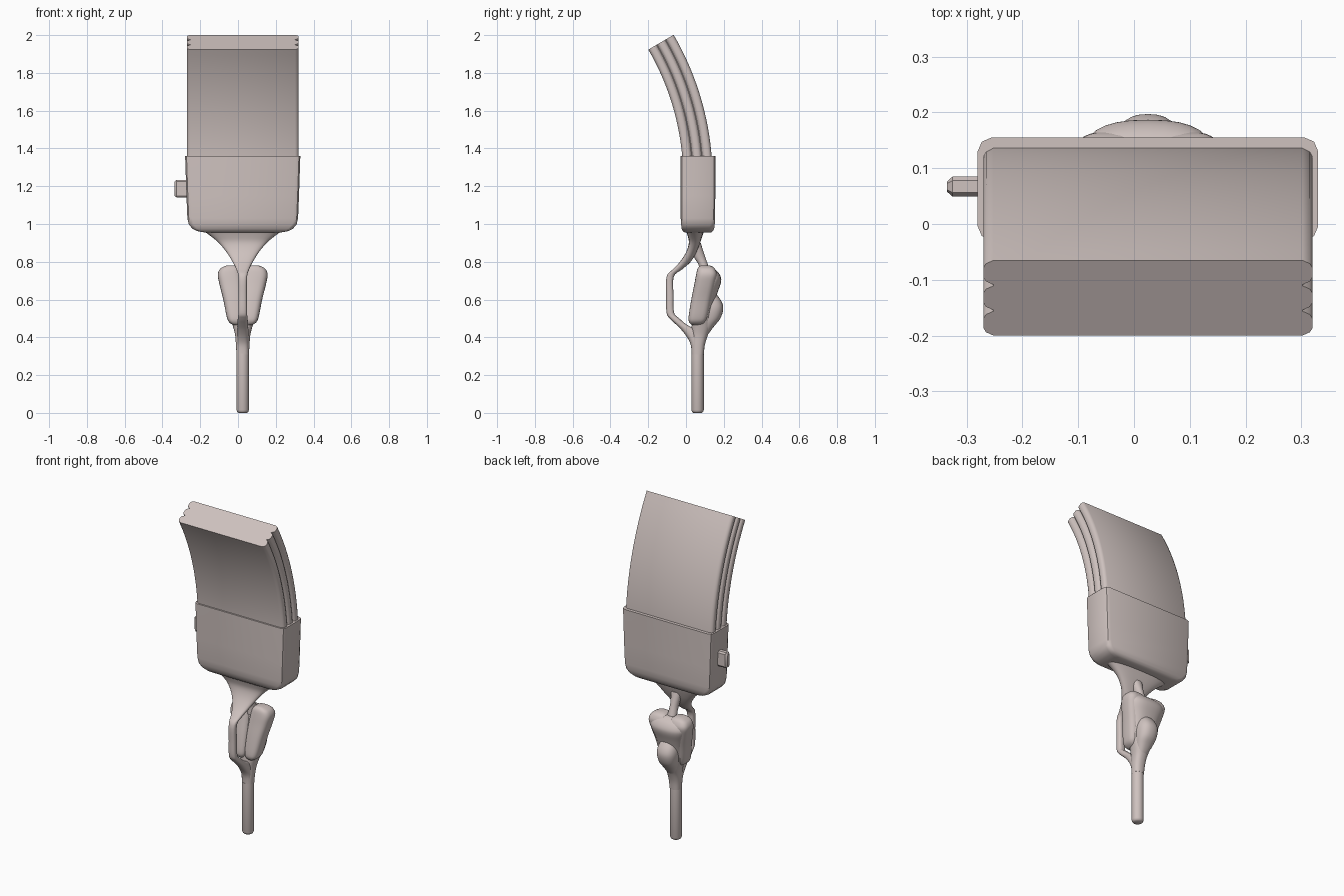
import bpy, bmesh, math

CX = 0.025  # the centre line of everything except the side button

mat = bpy.data.materials.new("warm beige")
mat.diffuse_color = (0.62, 0.54, 0.52, 1)


def skin(name, rings, angle=35):
    """Bridge equal-sized point rings, cap both ends, smooth shade."""
    bm = bmesh.new()
    loops = [[bm.verts.new(p) for p in r] for r in rings]
    n = len(loops[0])
    for a, b in zip(loops, loops[1:]):
        for i in range(n):
            j = (i + 1) % n
            bm.faces.new((a[i], a[j], b[j], b[i]))
    bm.faces.new(loops[0][::-1])
    bm.faces.new(loops[-1])
    bmesh.ops.recalc_face_normals(bm, faces=bm.faces[:])
    me = bpy.data.meshes.new(name)
    bm.to_mesh(me)
    bm.free()
    ob = bpy.data.objects.new(name, me)
    bpy.context.collection.objects.link(ob)
    me.materials.append(mat)
    bpy.ops.object.select_all(action='DESELECT')
    bpy.context.view_layer.objects.active = ob
    ob.select_set(True)
    bpy.ops.object.shade_smooth_by_angle(angle=math.radians(angle))
    return ob


def spline(rows, steps=4):
    """Catmull-Rom through rows of numbers."""
    out = []
    for i in range(len(rows) - 1):
        p0, p1, p2 = rows[max(i - 1, 0)], rows[i], rows[i + 1]
        p3 = rows[min(i + 2, len(rows) - 1)]
        for s in range(steps):
            t = s / steps
            out.append([0.5 * (2 * b + (c - a) * t + (2 * a - 5 * b + 4 * c - d) * t * t
                               + (3 * b - a - 3 * c + d) * t ** 3)
                        for a, b, c, d in zip(p0, p1, p2, p3)])
    return out + [list(rows[-1])]


def oval(z, x0, x1, y0, y1, power, n=28):
    """Horizontal superellipse filling x0..x1, y0..y1."""
    ring = []
    for i in range(n):
        a = 2 * math.pi * i / n
        c, s = math.cos(a), math.sin(a)
        ring.append(((x0 + x1) / 2 + (x1 - x0) / 2 * math.copysign(abs(c) ** (2 / power), c),
                     (y0 + y1) / 2 + (y1 - y0) / 2 * math.copysign(abs(s) ** (2 / power), s), z))
    return ring


def loft(name, rows, power=2.0, mirror=1):
    """Rows are (z, x from, x to, y from, y to), x measured from the centre line."""
    return skin(name, [oval(z, CX + mirror * x0, CX + mirror * x1, y0, y1, power)
                       for z, x0, x1, y0, y1 in spline(rows)], 50)


def chamfered(z, hx, hy, cy, c):
    """Rectangle with rounded-off corners."""
    k = c * 0.3
    corner = [(hx, hy - c), (hx - k, hy - k), (hx - c, hy)]
    quads = [(1, 1, corner), (-1, 1, corner[::-1]), (-1, -1, corner), (1, -1, corner[::-1])]
    return [(CX + sx * x, cy + sy * y, z) for sx, sy, pts in quads for x, y in pts]


# Handle: rod with a rounded foot
skin("handle", [oval(z, CX - r, CX + r, 0.061 - r, 0.061 + r, 2)
                for z, r in ((0, 0.022), (0.005, 0.029), (0.015, 0.033), (0.315, 0.033))], 50)

# Front strut, bowing forward from the handle and flaring under the holder
front = [(0.31, 0.031, 0.030, 0.092), (0.36, 0.031, 0.025, 0.09), (0.40, 0.031, 0.006, 0.082),
         (0.44, 0.030, -0.025, 0.05), (0.47, 0.028, -0.055, 0.0), (0.50, 0.026, -0.086, -0.035),
         (0.53, 0.023, -0.103, -0.063), (0.62, 0.022, -0.105, -0.066), (0.72, 0.023, -0.103, -0.065),
         (0.76, 0.034, -0.07, -0.02), (0.80, 0.054, -0.032, 0.025), (0.85, 0.085, 0.0, 0.055),
         (0.90, 0.127, 0.015, 0.075), (0.94, 0.175, 0.008, 0.088), (0.975, 0.225, -0.005, 0.1)]
loft("front_strut", [(z, -w, w, a, b) for z, w, a, b in front], 2.6)

# Rear strut joining the grip to the neck
loft("rear_strut", [(z, -w, w, a, b) for z, w, a, b in (
    (0.72, 0.035, 0.07, 0.14), (0.78, 0.026, 0.068, 0.118), (0.83, 0.025, 0.04, 0.1),
    (0.90, 0.035, 0.025, 0.078))])

# Grip core, rising from the handle and widening
core = [(0.31, 0.033, 0.03, 0.094), (0.36, 0.036, 0.03, 0.1), (0.41, 0.04, 0.03, 0.115),
        (0.46, 0.052, 0.03, 0.135), (0.52, 0.07, 0.04, 0.14), (0.58, 0.08, 0.05, 0.15),
        (0.64, 0.095, 0.06, 0.168), (0.69, 0.11, 0.07, 0.185), (0.72, 0.112, 0.08, 0.184),
        (0.75, 0.1, 0.085, 0.165), (0.77, 0.06, 0.09, 0.135)]
loft("grip_core", [(z, -w, w, a, b) for z, w, a, b in core], 2.4)

# Rounded lump low on the back of the grip
loft("grip_back_lump", [(z, -w, w, a, b) for z, w, a, b in (
    (0.42, 0.03, 0.06, 0.12), (0.46, 0.045, 0.06, 0.15), (0.50, 0.056, 0.06, 0.182),
    (0.55, 0.062, 0.06, 0.197), (0.59, 0.058, 0.06, 0.188), (0.63, 0.045, 0.06, 0.16))], 2.4)

# Pair of slanted pads on the front of the grip
pad = [(0.465, 0.015, 0.05, 0.03, 0.085), (0.48, 0.002, 0.072, 0.017, 0.1),
       (0.51, -0.005, 0.085, 0.014, 0.115), (0.60, -0.005, 0.103, 0.028, 0.135),
       (0.68, -0.002, 0.123, 0.044, 0.155), (0.73, 0.005, 0.132, 0.053, 0.165),
       (0.76, 0.014, 0.122, 0.06, 0.155), (0.775, 0.028, 0.1, 0.069, 0.14),
       (0.781, 0.045, 0.08, 0.08, 0.12)]
for side, m in (("right", 1), ("left", -1)):
    loft("grip_pad_" + side, pad, 3.0, m)

# Holder: slightly tapered sleeve with a rounded bottom
skin("holder", [chamfered(z, hx, hy, 0.063, c) for z, hx, hy, c in (
    (0.955, 0.20, 0.070, 0.02), (0.962, 0.24, 0.079, 0.022), (0.975, 0.266, 0.086, 0.025),
    (0.997, 0.285, 0.089, 0.025), (1.03, 0.293, 0.091, 0.025), (1.15, 0.298, 0.092, 0.025),
    (1.36, 0.305, 0.092, 0.025))], 40)

# Curved stack: three-lobed section swept along an arc
HALF, T, R = 0.295, 0.079, 1.44
edge = []
for k in range(3):
    mid = -T + (2 * k + 1) * T / 3
    for d, inset in ((-0.95, 0.018), (-0.7, 0.005), (-0.35, 0), (0.35, 0), (0.7, 0.005), (0.95, 0.018)):
        edge.append((HALF - inset, mid + d * T / 3))
section = edge + [(-x, t) for x, t in reversed(edge)]
rings = [[(CX + x, 0.063 + t, 1.1) for x, t in section]]
for i in range(21):
    a = math.radians(30.2) * i / 20
    rings.append([(CX + x, 0.063 - R + (R + t) * math.cos(a), 1.238 + (R + t) * math.sin(a))
                  for x, t in section])
skin("curved_stack", rings, 40)

# Side button with a bevelled outer end
skin("side_button", [[(x, 0.067 + sy * hy, 1.187 + sz * hz) for sy, sz in (
    (-1, -0.8), (-0.6, -1), (0.6, -1), (1, -0.8), (1, 0.8), (0.6, 1), (-0.6, 1), (-1, 0.8))]
    for x, hy, hz in ((-0.25, 0.018, 0.047), (-0.325, 0.018, 0.047), (-0.335, 0.009, 0.038))], 30)
